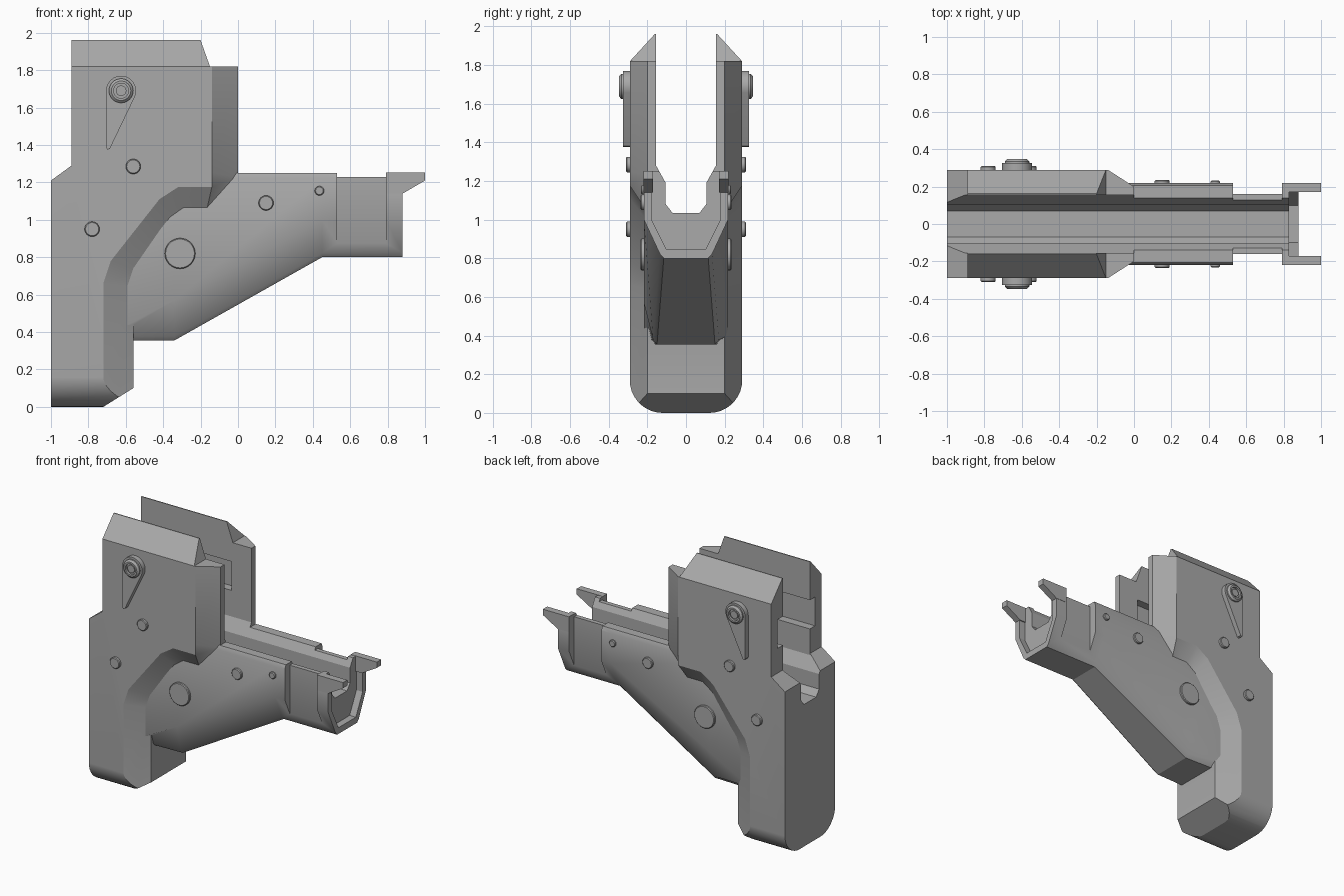
import bpy, bmesh, math

cube = bpy.data.objects.get("Cube")
if cube:
    bpy.data.objects.remove(cube, do_unlink=True)

grey = bpy.data.materials.new("mid_grey")
grey.use_nodes = True
GREY = (0.40, 0.40, 0.40, 1)
grey.diffuse_color = GREY
grey.node_tree.nodes["Principled BSDF"].inputs["Base Color"].default_value = GREY


def loft(name, rings):
    """Join equal rings of 3D points into a capped solid."""
    bm = bmesh.new()
    rows = [[bm.verts.new(p) for p in ring] for ring in rings]
    n = len(rows[0])
    for a, b in zip(rows, rows[1:]):
        for i in range(n):
            j = (i + 1) % n
            bm.faces.new((a[i], a[j], b[j], b[i]))
    bm.faces.new(rows[0])
    bm.faces.new(rows[-1])
    bmesh.ops.remove_doubles(bm, verts=bm.verts, dist=1e-5)
    bmesh.ops.recalc_face_normals(bm, faces=bm.faces)
    mesh = bpy.data.meshes.new(name)
    bm.to_mesh(mesh)
    bm.free()
    mesh.materials.append(grey)
    obj = bpy.data.objects.new(name, mesh)
    bpy.context.collection.objects.link(obj)
    return obj


def along_x(name, pts, lo, hi):
    return loft(name, [[(x, y, z) for y, z in pts] for x in (lo, hi)])


def along_y(name, pts, lo, hi):
    return loft(name, [[(x, y, z) for x, z in pts] for y in (lo, hi)])


def box(name, x, y, z):
    return along_x(name, [(y[0], z[0]), (y[1], z[0]), (y[1], z[1]), (y[0], z[1])], *x)


def mirrored(half):
    """Complete a (y, z) half outline across y = 0."""
    return half + [(-y, z) for y, z in reversed(half)]


def turned(name, x, z, side, steps, n=32):
    """Round part on a side face, from (radius, distance from centre) steps."""
    turns = [2 * math.pi * i / n for i in range(n)]
    return loft(name, [[(x + r * math.cos(t), side * y, z + r * math.sin(t))
                        for t in turns] for r, y in steps])


def boolean(obj, tool, operation="DIFFERENCE"):
    mod = obj.modifiers.new("cut", "BOOLEAN")
    mod.operation, mod.object, mod.solver = operation, tool, "EXACT"
    graph = bpy.context.evaluated_depsgraph_get()
    mesh = bpy.data.meshes.new_from_object(obj.evaluated_get(graph))
    obj.modifiers.clear()
    obj.data = mesh
    bpy.data.objects.remove(tool, do_unlink=True)


CHANNEL = mirrored([(0.155, 2.2), (0.155, 1.28), (0.105, 1.19), (0.105, 1.08), (0.07, 1.035)])

# Tall rear housing and grip: wide core outline chamfered to the side outline
back = [(-0.89, 1.82), (-0.89, 1.29), (-1, 1.21), (-1, -0.05), (-0.8, -0.05)]
side = back + [(-0.72, 0), (-0.72, 0.66), (-0.68, 0.78), (-0.42, 1.11), (-0.32, 1.175),
               (-0.14, 1.175), (-0.14, 1.25), (-0.14, 1.82)]
core = back + [(-0.56, 0.1), (-0.56, 0.64), (-0.53, 0.73), (-0.35, 0.99), (-0.28, 1.04),
               (-0.17, 1.04), (0, 1.23), (0, 1.82)]
housing = loft("rear_housing", [[(x, y, z) for x, z in pts] for y, pts in
                                ((-0.29, side), (-0.2, core), (0.2, core), (0.29, side))])

# Rounded underside of the grip
R, W = 0.17, 0.291
arc = [math.radians(a) for a in range(0, 91, 10)]
under = [(W, 2.2)] + [(W - R + R * math.cos(a), R - R * math.sin(a)) for a in arc]
boolean(housing, along_x("underside_tool", mirrored(under), -1.2, 0.3), "INTERSECT")
boolean(housing, along_x("channel_tool", CHANNEL, -1.2, 0.3))
boolean(housing, box("pocket_tool", (-1.2, -0.16), (-0.215, 0.215), (1.47, 1.68)))

# Tapered fore end: x, shoulder height, bottom height, bottom half width
rings = []
for x, shoulder, bottom, half in ((-0.66, 0.40, 0.355, 0.17), (-0.34, 0.57, 0.355, 0.16),
                                  (0.45, 1.0, 0.80, 0.125), (0.88, 1.0, 0.80, 0.125)):
    section = mirrored([(0.205, 1.25), (0.218, 1.22), (0.218, shoulder),
                        (half + 0.01, bottom + 0.022), (half - 0.01, bottom)])
    rings.append([(x, y, z) for y, z in section])
fore_end = loft("fore_end", rings)
boolean(fore_end, along_x("channel_tool", CHANNEL, -1.2, 1.2))
for s in (-1, 1):
    boolean(fore_end, box("side_notch_tool", (0.53, 0.79), (s * 0.16, s * 0.4), (0.7, 1.4)))
boolean(fore_end, box("top_notch_tool", (0.53, 0.79), (-0.4, 0.4), (1.23, 1.4)))
mouth = mirrored([(0.178, 1.4), (0.178, 1.0), (0.1, 0.845)])
boolean(fore_end, along_x("mouth_tool", mouth, 0.83, 1.1))

for s, label in ((-1, "front"), (1, "back")):
    # Sloped cap on each upright
    cap = [[(x0, s * 0.155, 1.82), (x0, s * 0.29, 1.82), (x1, s * 0.162, 1.96), (x1, s * 0.155, 1.96)]
           for x0, x1 in ((-0.89, -0.89), (-0.15, -0.2))]
    loft(label + "_upright_cap", cap)

    # Forward pointing prong
    prong = [(0.79, 1.252), (1, 1.252), (1, 1.21), (0.88, 1.14), (0.79, 1.14)]
    along_y(label + "_prong", prong, s * 0.17, s * 0.22)

    # Teardrop lever with its stepped pivot
    eye = [math.radians(a) for a in range(-25, 181, 12)]
    lever = [(-0.625 + 0.08 * math.cos(a), 1.69 + 0.08 * math.sin(a)) for a in eye]
    lever += [(-0.705, 1.69), (-0.705, 1.385), (-0.698, 1.375), (-0.685, 1.38)]
    along_y(label + "_lever", lever, s * 0.28, s * 0.325)
    turned(label + "_lever_pivot", -0.625, 1.69, s,
           [(0.065, 0.3), (0.065, 0.335), (0.052, 0.347), (0.04, 0.347),
            (0.04, 0.33), (0.028, 0.33), (0.028, 0.34)])

    # Round pins
    for i, (x, z, r, top) in enumerate(((-0.56, 1.285, 0.04, 0.31), (-0.78, 0.95, 0.04, 0.31),
                                        (-0.31, 0.82, 0.082, 0.235), (0.15, 1.09, 0.04, 0.235),
                                        (0.435, 1.155, 0.025, 0.232))):
        turned(f"{label}_pin_{i + 1}", x, z, s,
               [(r, top - 0.05), (r, top - 0.005), (r - 0.005, top)])

# Smooth shading with sharp edges kept
bpy.ops.object.select_all(action="DESELECT")
for obj in bpy.context.collection.objects:
    if obj.type == "MESH" and grey.name in obj.data.materials:
        obj.select_set(True)
        bpy.context.view_layer.objects.active = obj
bpy.ops.object.shade_smooth_by_angle(angle=math.radians(25))
